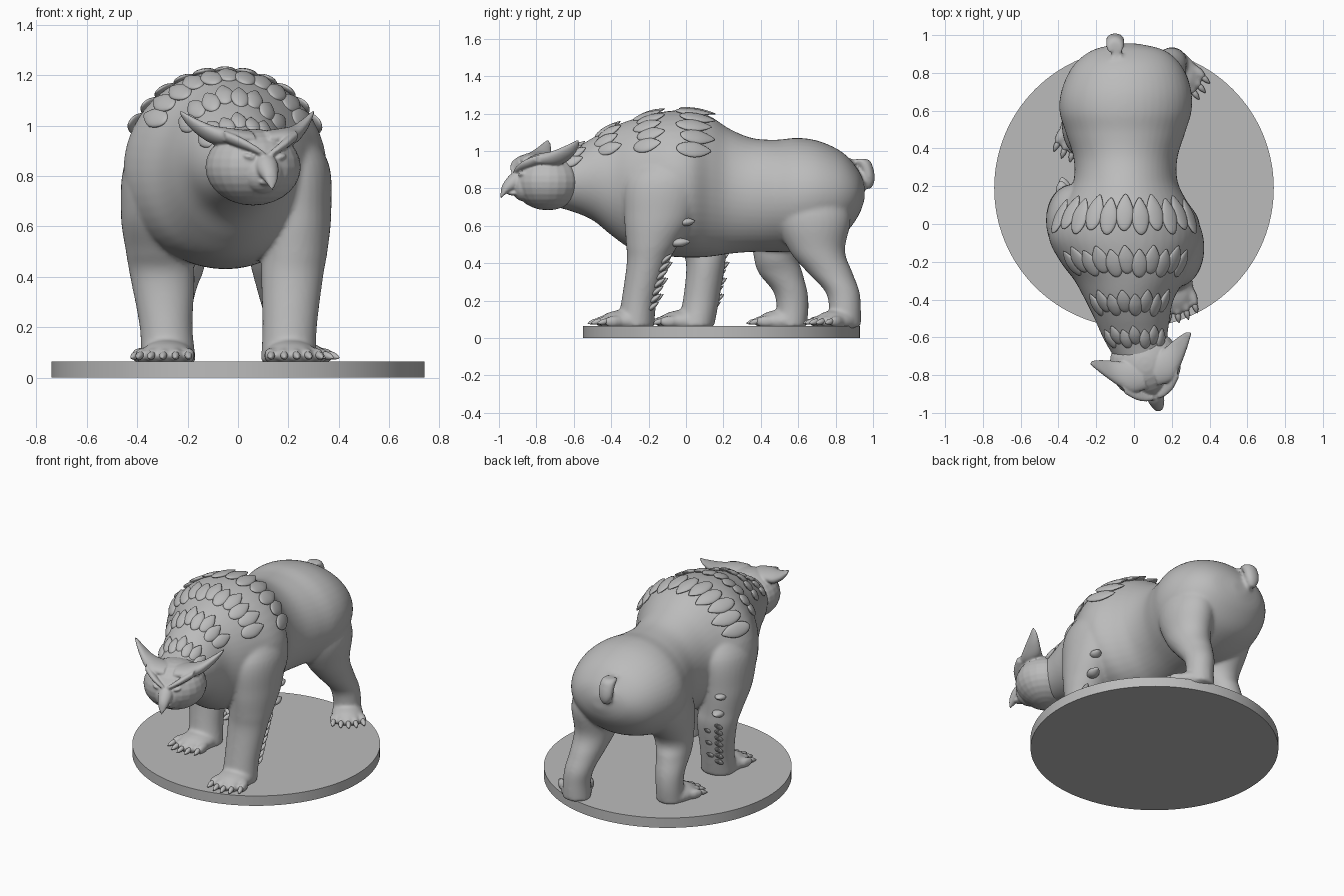
import bpy, bmesh, math
from mathutils import Vector, Matrix

grey = bpy.data.materials.new("stone grey")
grey.diffuse_color = (0.5, 0.5, 0.5, 1)


def finish(name, bm, voxel=0, smooth=0):
    """Turn a bmesh into a smooth object, optionally fused into one skin."""
    bmesh.ops.recalc_face_normals(bm, faces=bm.faces)
    for f in bm.faces:
        f.smooth = True
    me = bpy.data.meshes.new(name)
    bm.to_mesh(me)
    bm.free()
    me.materials.append(grey)
    ob = bpy.data.objects.new(name, me)
    bpy.context.collection.objects.link(ob)
    if voxel:
        r = ob.modifiers.new("fuse", 'REMESH')
        r.mode, r.voxel_size, r.use_smooth_shade = 'VOXEL', voxel, True
        s = ob.modifiers.new("soften", 'SMOOTH')
        s.factor, s.iterations = 0.5, smooth
    return ob


def spline(keys, steps=6):
    """Catmull-Rom interpolation of tuples."""
    k = [keys[0]] + list(keys) + [keys[-1]]
    out = []
    for i in range(1, len(k) - 2):
        for s in range(steps):
            t = s / steps
            out.append([0.5 * (2 * b + (c - a) * t + (2 * a - 5 * b + 4 * c - d) * t * t
                               + (3 * b - a - 3 * c + d) * t ** 3)
                        for a, b, c, d in zip(k[i - 1], k[i], k[i + 1], k[i + 2])])
    return out + [list(keys[-1])]


def loft(bm, keys, axis, n=32):
    """Elliptical rings square to an axis; key = x, y, z, radius, radius."""
    u, v = [i for i in range(3) if i != axis]
    rings = []
    for key in spline(keys):
        ring = []
        for j in range(n):
            a = 2 * math.pi * j / n
            p = list(key[:3])
            p[u] += max(key[3], 0.002) * math.cos(a)
            p[v] += max(key[4], 0.002) * math.sin(a)
            ring.append(bm.verts.new(p))
        rings.append(ring)
    for r, q in zip(rings, rings[1:]):
        for j in range(n):
            bm.faces.new((r[j], r[(j + 1) % n], q[(j + 1) % n], q[j]))
    bm.faces.new(rings[0])
    bm.faces.new(rings[-1])


def ball(bm, pos, radii, yaw=0, roll=0):
    m = (Matrix.Translation(pos) @ Matrix.Rotation(yaw, 4, 'Z') @ Matrix.Rotation(roll, 4, 'Y')
         @ Matrix.Diagonal((*radii, 1)))
    bmesh.ops.create_uvsphere(bm, u_segments=24, v_segments=14, radius=1, matrix=m)


def feather(bm, pos, way, up, length, width, thick):
    """Flat teardrop pointing along 'way', also used for claws."""
    way = Vector(way).normalized()
    side = way.cross(Vector(up)).normalized()
    up = side.cross(way)
    for v in bmesh.ops.create_uvsphere(bm, u_segments=20, v_segments=10, radius=1)['verts']:
        x, y, z = v.co
        taper = 1 - 0.5 * max(y, 0) ** 1.5
        v.co = Vector(pos) + side * x * width * taper + way * y * length + up * z * thick * taper


# Round base
bpy.ops.mesh.primitive_cylinder_add(vertices=128, radius=0.74, depth=0.065, location=(0, 0.19, 0.0325))
base = bpy.context.object
base.name = "round_base"
base.data.materials.append(grey)
bpy.ops.object.shade_smooth_by_angle()

# Torso sections: y, centre x, top z, bottom z, half width
torso = [(-0.78, 0.06, 0.95, 0.72, 0.12), (-0.62, 0.01, 1.00, 0.68, 0.165), (-0.5, -0.01, 1.07, 0.63, 0.20),
         (-0.4, -0.025, 1.125, 0.55, 0.235), (-0.3, -0.025, 1.165, 0.48, 0.29), (-0.2, -0.04, 1.195, 0.45, 0.35),
         (-0.08, -0.05, 1.215, 0.435, 0.40), (0.03, -0.05, 1.215, 0.43, 0.39), (0.13, -0.045, 1.185, 0.435, 0.32),
         (0.23, -0.045, 1.12, 0.45, 0.275), (0.35, -0.045, 1.07, 0.46, 0.275), (0.48, -0.045, 1.06, 0.46, 0.315),
         (0.6, -0.045, 1.07, 0.46, 0.35), (0.72, -0.04, 1.05, 0.49, 0.34), (0.84, -0.035, 0.99, 0.55, 0.285),
         (0.92, -0.03, 0.90, 0.65, 0.19), (0.955, -0.03, 0.82, 0.74, 0.05)]
body = bmesh.new()
loft(body, [(cx, y, (t + b) / 2, w, (t - b) / 2) for y, cx, t, b, w in torso], 1, 48)

# Legs, striding: x, y, z, radius x, radius y
legs = [
    [(0.18, -0.08, 1.0, 0.08, 0.11), (0.22, -0.11, 0.85, 0.14, 0.21), (0.23, -0.14, 0.65, 0.14, 0.19),
     (0.225, -0.18, 0.5, 0.13, 0.14), (0.215, -0.205, 0.4, 0.123, 0.112), (0.205, -0.25, 0.2, 0.108, 0.095),
     (0.2, -0.27, 0.06, 0.11, 0.10)],
    [(-0.27, -0.01, 1.0, 0.08, 0.11), (-0.31, 0.0, 0.85, 0.14, 0.2), (-0.325, 0.03, 0.65, 0.14, 0.18),
     (-0.315, 0.08, 0.5, 0.13, 0.13), (-0.3, 0.105, 0.4, 0.128, 0.105), (-0.285, 0.08, 0.2, 0.105, 0.097),
     (-0.275, 0.05, 0.06, 0.11, 0.10)],
    [(0.14, 0.68, 0.85, 0.1, 0.14), (0.16, 0.68, 0.65, 0.14, 0.2), (0.165, 0.70, 0.47, 0.12, 0.15),
     (0.175, 0.77, 0.35, 0.1, 0.12), (0.19, 0.835, 0.25, 0.088, 0.092), (0.2, 0.85, 0.16, 0.083, 0.085),
     (0.2, 0.85, 0.06, 0.085, 0.085)],
    [(-0.22, 0.58, 0.85, 0.1, 0.14), (-0.24, 0.54, 0.65, 0.14, 0.2), (-0.25, 0.485, 0.45, 0.12, 0.125),
     (-0.265, 0.505, 0.35, 0.1, 0.118), (-0.275, 0.557, 0.25, 0.088, 0.092), (-0.28, 0.57, 0.16, 0.083, 0.085),
     (-0.28, 0.56, 0.06, 0.085, 0.085)]]
claws = bmesh.new()
for keys, yaw, size in zip(legs, (0.15, -0.1, 0.65, -0.25), (1, 1, 0.92, 0.92)):
    loft(body, keys, 2)
    # Foot, five toes and claws
    spot = Matrix.Translation((keys[-1][0], keys[-1][1], 0)) @ Matrix.Rotation(yaw, 4, 'Z')
    ball(body, spot @ Vector((0, -0.06 * size, 0.09)), (0.105 * size, 0.135 * size, 0.06), yaw)
    for i in range(-2, 3):
        out = i * 0.046 * size
        fan = yaw + i * 0.09
        reach = (0.165 - 0.009 * i * i) * size
        ball(body, spot @ Vector((out, -reach, 0.088)), (0.025 * size, 0.06 * size, 0.032), fan)
        way = Vector((math.sin(fan), -math.cos(fan), -0.25))
        feather(claws, spot @ Vector((out * 1.06, -reach - 0.057 * size, 0.087)), way, (0, 0, 1), 0.038, 0.015, 0.015)
finish("claws", claws)

# Short tail
loft(body, [(-0.09, 0.87, 0.955, 0.03, 0.03), (-0.1, 0.93, 0.955, 0.045, 0.045), (-0.1, 0.965, 0.91, 0.05, 0.036),
            (-0.1, 0.978, 0.85, 0.045, 0.032), (-0.1, 0.975, 0.805, 0.025, 0.02), (-0.1, 0.972, 0.795, 0.004, 0.004)], 2)
finish("body_and_legs", body, 0.011, 7)

# Head, built facing -y and turned a little to the side
head = bmesh.new()
ball(head, (0, 0, 0.835), (0.19, 0.185, 0.152))
ball(head, (0, -0.13, 0.815), (0.085, 0.07, 0.085))
loft(head, [(0, -0.12, 0.85, 0.05, 0.06), (0, -0.19, 0.835, 0.045, 0.05), (0, -0.225, 0.815, 0.036, 0.04),
            (0, -0.252, 0.785, 0.022, 0.03), (0, -0.262, 0.755, 0.006, 0.012)], 1)
ball(head, (0, -0.185, 0.775), (0.032, 0.04, 0.014))
for s in (-1, 1):
    # Sweeping ear tuft, brow ridge and eye
    loft(head, [(s * 0.03, -0.05, 0.945, 0.08, 0.035), (s * 0.11, -0.04, 0.955, 0.085, 0.035),
                (s * 0.17, 0.0, 0.965, 0.07, 0.036), (s * 0.225, 0.045, 1.0, 0.045, 0.028),
                (s * 0.262, 0.075, 1.035, 0.022, 0.016), (s * 0.28, 0.085, 1.058, 0.004, 0.004)], 0)
    loft(head, [(s * 0.012, -0.185, 0.885, 0.012, 0.012), (s * 0.05, -0.172, 0.908, 0.022, 0.016),
                (s * 0.1, -0.135, 0.935, 0.035, 0.022), (s * 0.15, -0.08, 0.96, 0.04, 0.022)], 0)
    ball(head, (s * 0.065, -0.163, 0.876), (0.026, 0.016, 0.012), s * 0.35, -s * 0.25)
bmesh.ops.transform(head, verts=head.verts,
                    matrix=Matrix.Translation((0.06, -0.74, 0)) @ Matrix.Rotation(math.radians(17), 4, 'Z'))
finish("head", head, 0.006, 3)

# Rows of feathers over the neck and shoulders
sections = spline(torso)


def surface(y, ang):
    """Point and normal on the torso at y, ang measured from the top."""
    for p, q in zip(sections, sections[1:]):
        if p[0] <= y <= q[0]:
            t = (y - p[0]) / (q[0] - p[0])
            _, cx, top, bot, w = [a + (b - a) * t for a, b in zip(p, q)]
            h = (top - bot) / 2
            return (Vector((cx + w * math.sin(ang), y, top - h + h * math.cos(ang))),
                    Vector((math.sin(ang) / w, 0, math.cos(ang) / h)).normalized())


rows = bmesh.new()
# centre y, count, half spread in degrees, length, width, lift
for y, count, spread, length, width, lift in ((0.05, 11, 62, 0.10, 0.047, 0.08), (-0.20, 11, 56, 0.08, 0.044, 0.10),
                                              (-0.42, 8, 52, 0.07, 0.038, 0.12), (-0.60, 7, 52, 0.06, 0.032, 0.12)):
    for i in range(count):
        ang = math.radians(spread) * (2 * i / (count - 1) - 1)
        yi = y + (0.012 if i % 2 else -0.008)
        p, n = surface(yi, ang)
        way = (surface(yi + 0.04, ang)[0] - surface(yi - 0.04, ang)[0]).normalized() + n * lift
        feather(rows, p + n * 0.004, way, n, length, width, 0.016)
finish("back_feathers", rows)

# Feathers down the back of each front leg
tufts = bmesh.new()
for s, x, y0, y1 in ((1, 0.25, -0.11, -0.175), (-1, -0.33, 0.19, 0.155)):
    for i in range(7):
        t = i / 6
        y, z = y0 + (y1 - y0) * t, 0.42 - 0.25 * t
        small = 1 - 0.25 * t
        feather(tufts, (x + s * (0.04 - 0.02 * t), y, z), (s * 0.25, 0.75, 0.6), (0, -0.6, 0.75),
                0.052 * small, 0.026, 0.013)
        if i % 2:
            feather(tufts, (x - s * 0.03, y + 0.015, z), (0, 0.75, 0.6), (0, -0.6, 0.75), 0.045 * small, 0.024, 0.012)
    # Two larger ones near the elbow
    shift = y0 + 0.11
    feather(tufts, (x + s * 0.05, 0.005 + shift * 0.6, 0.62), (s * 0.2, 0.9, 0.1), (0, 0, 1), 0.045, 0.035, 0.022)
    feather(tufts, (x + s * 0.04, -0.03 + shift * 0.75, 0.51), (s * 0.2, 0.9, 0.1), (0, 0, 1), 0.055, 0.036, 0.024)
finish("leg_feathers", tufts)
